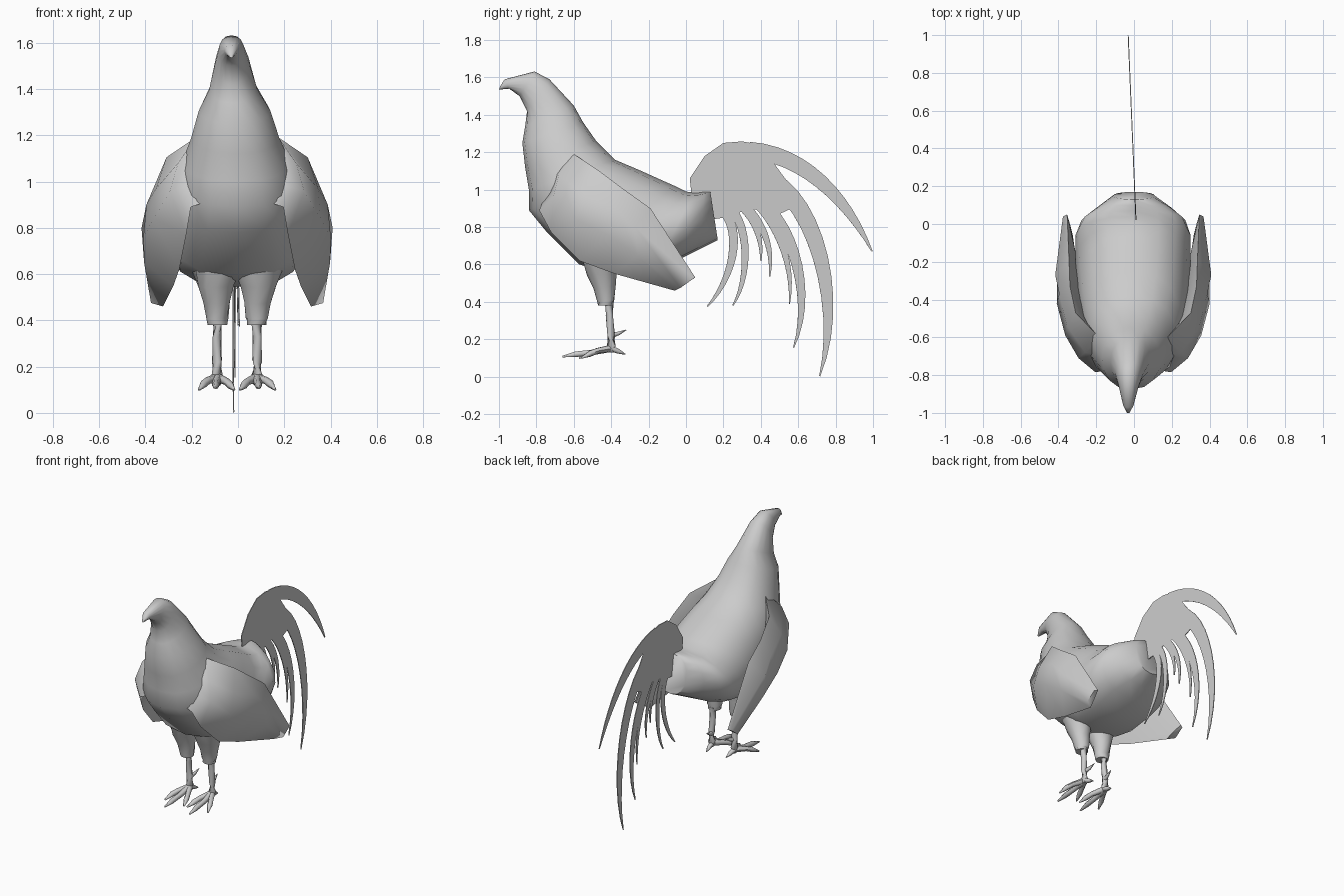
import bpy, bmesh, math
from mathutils import Vector

CX = -0.004  # symmetry plane of the bird
grey = bpy.data.materials.new("plain grey")
grey.diffuse_color = (0.6, 0.6, 0.6, 1)


def finish(name, bm, angle=40):
    bmesh.ops.recalc_face_normals(bm, faces=bm.faces)
    me = bpy.data.meshes.new(name)
    bm.to_mesh(me)
    bm.free()
    me.materials.append(grey)
    ob = bpy.data.objects.new(name, me)
    bpy.context.collection.objects.link(ob)
    if angle:
        bpy.ops.object.select_all(action='DESELECT')
        ob.select_set(True)
        bpy.context.view_layer.objects.active = ob
        bpy.ops.object.shade_smooth_by_angle(angle=math.radians(angle))
    return ob


def loft(name, rings, angle=40):
    """Skin closed rings of points and cap both ends."""
    bm = bmesh.new()
    vs = [[bm.verts.new(p) for p in r] for r in rings]
    n = len(vs[0])
    for a, b in zip(vs, vs[1:]):
        for i in range(n):
            j = (i + 1) % n
            bm.faces.new((a[i], a[j], b[j], b[i]))
    bm.faces.new(vs[0])
    bm.faces.new(vs[-1])
    return finish(name, bm, angle)


def tube(name, pts, side, n=8):
    """Tapered round limb through (x, y, z, radius), mirrored by side."""
    cs = [Vector((CX + side * p[0], p[1], p[2])) for p in pts]
    rings = []
    for i, c in enumerate(cs):
        d = cs[min(i + 1, len(cs) - 1)] - cs[max(i - 1, 0)]
        q = d.to_track_quat('Z', 'Y')
        rings.append([c + q @ Vector((math.cos(t), math.sin(t), 0)) * pts[i][3]
                      for t in (2 * math.pi * k / n for k in range(n))])
    return loft(name, rings, 60)


# Body: front/belly point (y, z), back point (y, z), half width, centre x
BODY = [
    (-1.0, 1.535, -.995, 1.55, .008, -.03), (-.945, 1.54, -.97, 1.59, .028, -.03),
    (-.89, 1.50, -.81, 1.632, .055, -.028), (-.85, 1.42, -.73, 1.59, .075, -.025),
    (-.86, 1.34, -.60, 1.45, .105, -.02), (-.875, 1.25, -.55, 1.36, .155, -.015),
    (-.86, 1.12, -.48, 1.26, .19, -.012), (-.84, 1.0, -.38, 1.16, .235, -.008),
    (-.84, .89, -.25, 1.105, .265, -.005), (-.75, .78, -.15, 1.06, .285, -.005),
    (-.57, .60, -.06, 1.02, .30, -.005), (-.38, .545, 0, .99, .305, -.005),
    (-.16, .58, .04, .985, .305, -.005), (-.03, .63, .07, .985, .275, -.003),
    (.07, .68, .10, .99, .20, 0), (.17, .73, .13, .99, .11, 0)]
rings = []
for i, (ay, az, by, bz, w, cx) in enumerate(BODY):
    ring = []
    for k in range(16):
        t = 2 * math.pi * k / 16
        s, c = math.sin(t), math.cos(t)
        u = (1 - c) / 2
        # the belly is squarer than the back
        e = .65 if c > 0 and i in (10, 11, 12, 13) else .85
        ring.append((cx + w * math.copysign(abs(s) ** e, s),
                     ay + (by - ay) * u, az + (bz - az) * u))
    rings.append(ring)
loft("body", rings, 50)

# Wings: each section is top edge, outer bulge, bottom edge, inner side
WING = [
    ((.13, -.62, 1.20), (.14, -.70, 1.09), (.13, -.74, 1.0), (.11, -.77, .92), (.06, -.62, 1.0)),
    ((.18, -.60, 1.19), (.255, -.68, 1.08), (.29, -.71, .96), (.20, -.785, .89), (.14, -.62, 1.0)),
    ((.305, -.47, 1.105), (.35, -.54, .97), (.36, -.59, .84), (.22, -.72, .77), (.22, -.50, .90)),
    ((.335, -.33, 1.0), (.392, -.37, .90), (.405, -.42, .76), (.25, -.57, .62), (.27, -.35, .80)),
    ((.34, -.19, .90), (.413, -.27, .80), (.402, -.26, .65), (.275, -.38, .55), (.295, -.20, .72)),
    ((.35, .05, .53), (.372, .04, .525), (.372, -.03, .475), (.32, -.06, .46), (.335, .00, .50))]
LEG = [(.092, -.45, .63, .11), (.092, -.45, .55, .08), (.088, -.435, .48, .06),
       (.085, -.43, .41, .048), (.085, -.43, .38, .042)]
SHANK = [(.085, -.41, .40, .024), (.086, -.41, .33, .02), (.088, -.40, .22, .02),
         (.086, -.40, .165, .024), (.086, -.40, .13, .016)]
TOES = {"inner_toe": [(.08, -.41, .15, .02), (.045, -.48, .135, .016),
                      (.03, -.52, .12, .017), (.012, -.57, .10, .005)],
        "middle_toe": [(.085, -.41, .15, .022), (.09, -.50, .13, .017),
                       (.092, -.59, .12, .017), (.095, -.66, .108, .005)],
        "outer_toe": [(.09, -.41, .15, .02), (.125, -.47, .14, .016),
                      (.145, -.51, .125, .017), (.165, -.56, .10, .005)],
        "back_toe": [(.085, -.40, .15, .018), (.08, -.36, .135, .014),
                     (.075, -.325, .12, .003)],
        "spur": [(.085, -.40, .22, .016), (.075, -.36, .232, .011),
                 (.07, -.32, .25, .002)]}
for side, label in ((1, "right"), (-1, "left")):
    loft(label + "_wing", [[(CX + side * x, y, z) for x, y, z in s] for s in WING], 75)
    tube(label + "_thigh", LEG, side, 10)
    tube(label + "_shank", SHANK, side)
    for toe, pts in TOES.items():
        tube(label + "_" + toe, pts, side, 6)


# Tail: thin flat sheet slanting slightly sideways
def tail_point(y, z):
    return (.01 - .042 * (y - .03), y, z)


def thin(ob):
    m = ob.modifiers.new("thickness", 'SOLIDIFY')
    m.thickness = .005
    m.offset = 0


bm = bmesh.new()
FAN = [(.03, .97), (.02, 1.06), (.10, 1.18), (.20, 1.25), (.30, 1.258), (.40, 1.24),
       (.42, 1.165), (.50, 1.10), (.59, .98), (.565, .90), (.50, .87), (.45, .90),
       (.37, .98), (.36, .91), (.32, .89), (.27, .88), (.20, .85), (.13, .84)]
bm.faces.new([bm.verts.new(tail_point(*p)) for p in FAN])
bmesh.ops.triangulate(bm, faces=bm.faces)
thin(finish("tail_fan", bm, 0))


def feather(name, a, b, c, d, width, steps=12):
    """Tapered strip along a cubic curve in the tail plane."""
    bm = bmesh.new()
    prev = None
    a, b, c, d = map(Vector, (a, b, c, d))
    for i in range(steps + 1):
        t = i / steps
        p = a*(1-t)**3 + 3*b*t*(1-t)**2 + 3*c*t*t*(1-t) + d*t**3
        g = (b-a)*(1-t)**2 + 2*(c-b)*t*(1-t) + (d-c)*t*t
        nrm = Vector((-g.y, g.x)).normalized() * (width / 2 * (1 - t**2.5) + .003)
        cur = [bm.verts.new(tail_point(*(p + s * nrm))) for s in (1, -1)]
        if prev:
            bm.faces.new((prev[0], prev[1], cur[1], cur[0]))
        prev = cur
    thin(finish(name, bm, 0))


FEATHERS = [
    ((.34, 1.21), (.62, 1.19), (.85, .97), (.995, .67), .085),
    ((.45, 1.05), (.69, .94), (.84, .40), (.715, .003), .09),
    ((.40, .93), (.58, .80), (.68, .42), (.575, .155), .06),
    ((.36, .94), (.47, .85), (.58, .62), (.553, .39), .038),
    ((.31, .92), (.40, .84), (.47, .70), (.447, .535), .035),
    ((.28, .92), (.36, .86), (.41, .74), (.40, .62), .03),
    ((.24, .90), (.34, .80), (.34, .52), (.25, .38), .038),
    ((.19, .90), (.31, .78), (.25, .52), (.113, .375), .044)]
for i, f in enumerate(FEATHERS):
    feather(f"tail_feather_{i + 1}", *f)
